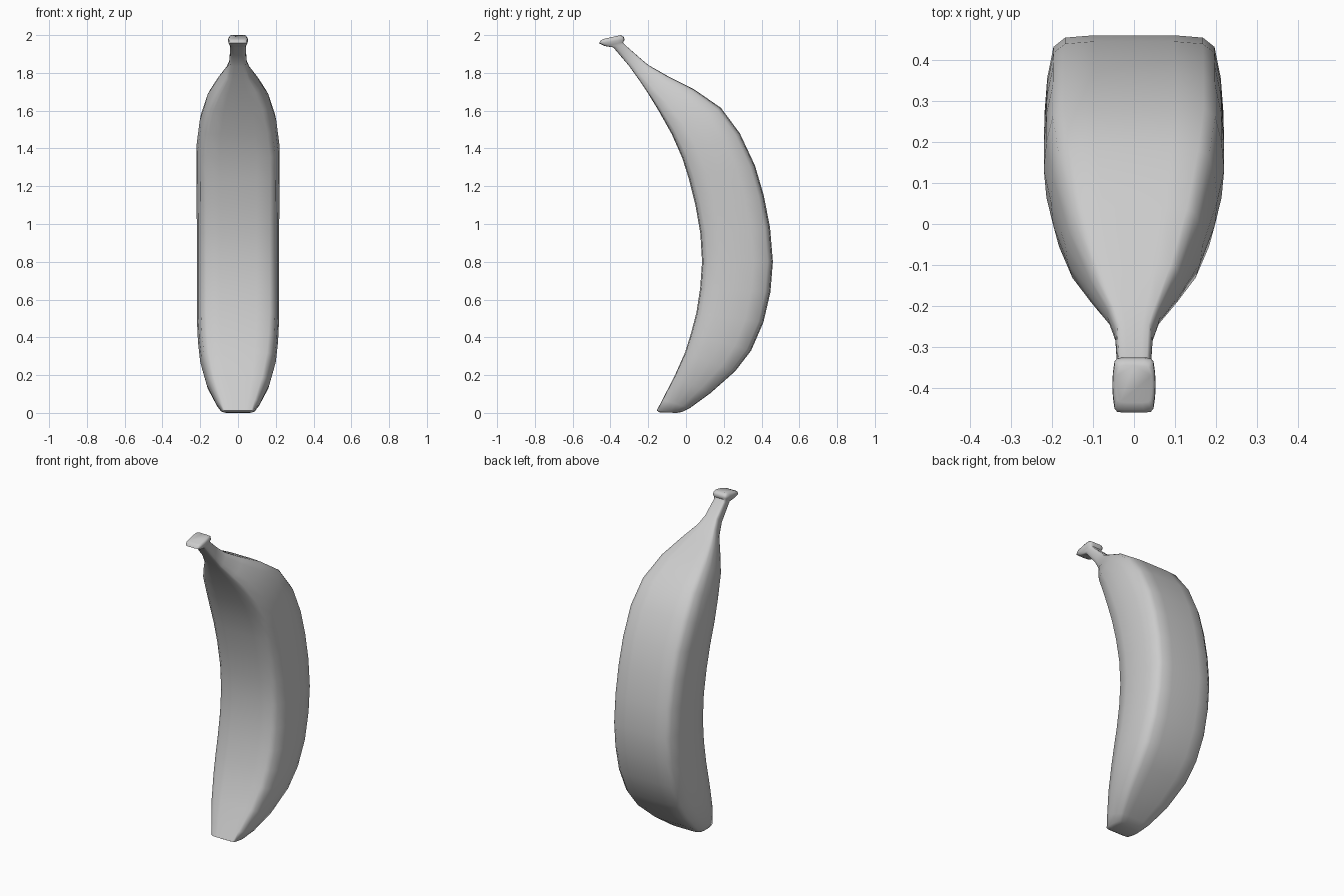
import bpy
import bmesh
import math
from mathutils import Vector

default_cube = bpy.data.objects.get("Cube")
if default_cube:
    bpy.data.objects.remove(default_cube, do_unlink=True)

# Quarter of the rounded-square cross-section: (across, depth) in unit size
QUARTER = [(0, 1), (.45, 1), (.77, .97), (.9, .85), (.97, .45), (1, 0)]

# Stations along the fruit: inner y, inner z, outer y, outer z, half width
TIP = [
    (-.14, .003, -.05, 0, .07),
    (-.155, .012, -.02, .005, .09),
    (-.125, .07, .02, .025, .115),
]
BODY = [
    (-.063, .19, .13, .105, .165),
    (-.005, .32, .26, .22, .2),
    (.026, .42, .345, .33, .212),
    (.055, .53, .41, .48, .218),
    (.075, .66, .447, .64, .218),
    (.085, .8, .46, .8, .218),
    (.076, .95, .445, .98, .218),
    (.05, 1.1, .412, 1.15, .219),
    (.015, 1.24, .365, 1.31, .22),
    (-.02, 1.35, .285, 1.48, .22),
    (-.075, 1.475, .185, 1.615, .203),
    (-.145, 1.6, .04, 1.715, .167),
]
STEM = [
    (-.2, 1.69, -.1, 1.785, .115),
    (-.25, 1.765, -.2, 1.842, .065),
    (-.3, 1.835, -.245, 1.88, .046),
    (-.385, 1.935, -.325, 1.95, .041),
]
STEM_END = [
    (-.43, 1.942, -.333, 1.962, .047),
    (-.46, 1.957, -.325, 1.975, .053),
    (-.453, 1.972, -.33, 1.99, .052),
    (-.435, 1.98, -.345, 2, .045),
]


def full_section():
    """Mirror the quarter into a closed loop."""
    half = QUARTER + [(u, -v) for u, v in reversed(QUARTER[:-1])]
    return half + [(-u, v) for u, v in reversed(half[1:-1])]


def add_ring(bm, station):
    """Place the cross-section between an inner and an outer point."""
    iy, iz, oy, oz, width = station
    inner, outer = Vector((0, iy, iz)), Vector((0, oy, oz))
    centre, reach = (inner + outer) / 2, (outer - inner) / 2
    return [bm.verts.new(centre + reach * v + Vector((u * width, 0, 0)))
            for u, v in full_section()]


def loft(name, stations):
    """Skin the stations, close both ends and shade smoothly."""
    bm = bmesh.new()
    rings = [add_ring(bm, s) for s in stations]
    for low, high in zip(rings, rings[1:]):
        for i in range(len(low)):
            j = (i + 1) % len(low)
            bm.faces.new((low[i], low[j], high[j], high[i]))
    bm.faces.new(rings[0])
    bm.faces.new(rings[-1])
    bmesh.ops.recalc_face_normals(bm, faces=bm.faces)
    mesh = bpy.data.meshes.new(name)
    bm.to_mesh(mesh)
    bm.free()
    obj = bpy.data.objects.new(name, mesh)
    bpy.context.collection.objects.link(obj)
    bpy.ops.object.select_all(action='DESELECT')
    obj.select_set(True)
    bpy.context.view_layer.objects.active = obj
    bpy.ops.object.shade_smooth_by_angle(angle=math.radians(65))
    return obj


# Curved fruit, continuous from the blunt tip to the flared stem end
loft("banana", TIP + BODY + STEM + STEM_END)
